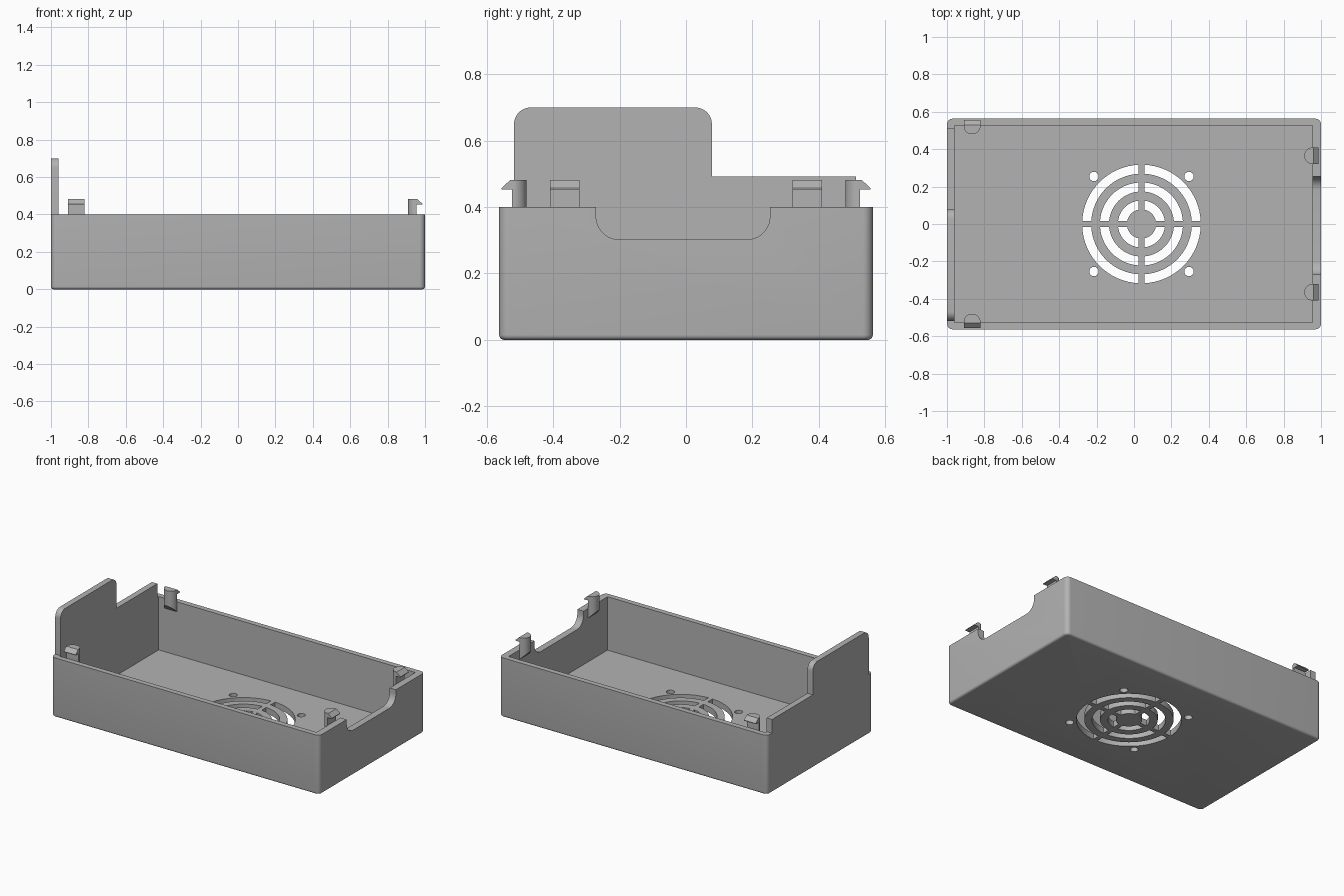
import bpy, bmesh, math
from mathutils import Matrix, Vector

cube = bpy.data.objects.get("Cube")
if cube:
    bpy.data.objects.remove(cube, do_unlink=True)

grey = bpy.data.materials.new("plain grey plastic")
grey.use_nodes = True
COLOUR = (0.45, 0.45, 0.45, 1)
grey.diffuse_color = COLOUR
grey.node_tree.nodes["Principled BSDF"].inputs["Base Color"].default_value = COLOUR

W, D, H = 1.0, 0.563, 0.4           # half width, half depth, tray height
INNER_L, INNER_R, INNER_Y = -0.96, 0.954, 0.527
FLOOR = 0.04


def make(name, bm):
    bmesh.ops.recalc_face_normals(bm, faces=bm.faces)
    mesh = bpy.data.meshes.new(name)
    bm.to_mesh(mesh)
    bm.free()
    mesh.materials.append(grey)
    obj = bpy.data.objects.new(name, mesh)
    bpy.context.collection.objects.link(obj)
    return obj


def prism(bm, outline, push):
    """Extrude a closed 3D outline along a vector."""
    face = bm.faces.new([bm.verts.new(p) for p in outline])
    out = bmesh.ops.extrude_face_region(bm, geom=[face])
    verts = [g for g in out["geom"] if isinstance(g, bmesh.types.BMVert)]
    bmesh.ops.translate(bm, verts=verts, vec=push)


def box(bm, lo, hi):
    x0, y0, z0 = lo
    x1, y1, z1 = hi
    prism(bm, [(x0, y0, z0), (x1, y0, z0), (x1, y1, z0), (x0, y1, z0)], (0, 0, z1 - z0))


def arc(cx, cy, r, start, end, steps=10):
    angles = [math.radians(start + (end - start) * i / steps) for i in range(steps + 1)]
    return [(cx + r * math.cos(a), cy + r * math.sin(a)) for a in angles]


def boolean(target, tool, operation):
    mod = target.modifiers.new("cut", "BOOLEAN")
    mod.operation, mod.object, mod.solver = operation, tool, "EXACT"
    bpy.context.view_layer.objects.active = target
    bpy.ops.object.modifier_apply(modifier=mod.name)
    bpy.data.objects.remove(tool, do_unlink=True)


def smooth(obj):
    bpy.ops.object.select_all(action="DESELECT")
    obj.select_set(True)
    bpy.context.view_layer.objects.active = obj
    bpy.ops.object.shade_smooth_by_angle(angle=math.radians(30))


# Tray body with rounded corners and a softened bottom edge
bm = bmesh.new()
box(bm, (-W, -D, 0), (W, D, H))
upright = [e for e in bm.edges if abs(e.verts[0].co.z - e.verts[1].co.z) > 0.1]
bmesh.ops.bevel(bm, geom=upright, offset=0.03, segments=8, profile=0.5, affect="EDGES")
bottom = [e for e in bm.edges if all(v.co.z < 0.001 for v in e.verts)]
bmesh.ops.bevel(bm, geom=bottom, offset=0.015, segments=5, profile=0.5, affect="EDGES")
tray = make("tray", bm)

# Hollow interior
bm = bmesh.new()
box(bm, (INNER_L, -INNER_Y, FLOOR), (INNER_R, INNER_Y, 1))
boolean(tray, make("cavity_cutter", bm), "DIFFERENCE")

# Rounded notch in the right end wall
bm = bmesh.new()
n0, n1, nz, nr = -0.271, 0.253, 0.302, 0.07
profile = [(n1, 0.6), (n0, 0.6)]
profile += arc(n0 + nr, nz + nr, nr, 180, 270) + arc(n1 - nr, nz + nr, nr, 270, 360)
prism(bm, [(0.9, y, z) for y, z in profile], (0.2, 0, 0))
boolean(tray, make("notch_cutter", bm), "DIFFERENCE")

# Fan grille slots: three rings split by a cross, plus four screw holes
bm = bmesh.new()
FAN_X, BAR, SLOT = 0.04, 0.015, 0.048
for inner in (0.078, 0.174, 0.269):
    outer = inner + SLOT
    for quarter in range(4):
        base = quarter * 90
        a = math.degrees(math.asin(BAR / outer))
        b = math.degrees(math.asin(BAR / inner))
        ring = arc(FAN_X, 0, outer, base + a, base + 90 - a, 16)
        ring += arc(FAN_X, 0, inner, base + 90 - b, base + b, 16)
        prism(bm, [(x, y, -0.1) for x, y in ring], (0, 0, 0.2))
for sx in (-1, 1):
    for sy in (-1, 1):
        hole = arc(FAN_X + sx * 0.254, sy * 0.254, 0.025, 0, 360, 24)[:-1]
        prism(bm, [(x, y, -0.1) for x, y in hole], (0, 0, 0.2))
boolean(tray, make("grille_cutter", bm), "DIFFERENCE")

# Raised end panel with a low step, fused into the left wall
bm = bmesh.new()
p0, p1, p2, top, step, pr = -0.518, 0.078, 0.512, 0.7, 0.492, 0.05
profile = [(p2, 0.2), (p2, step), (p1, step)]
profile += arc(p1 - pr, top - pr, pr, 0, 90) + arc(p0 + pr, top - pr, pr, 90, 180)
profile += [(p0, 0.2)]
prism(bm, [(-W, y, z) for y, z in profile], (W + INNER_L, 0, 0))
boolean(tray, make("panel", bm), "UNION")
smooth(tray)


# Snap clips: half-round post with a slanted foot and an outward hook
def clip(name, x, y, turn, r=0.044, clip_top=0.482, foot=0.335):
    bm = bmesh.new()
    prism(bm, [(px, py, foot) for px, py in arc(0, 0, r, 180, 360, 20)],
          (0, 0, clip_top - foot))
    for v in bm.verts:
        if v.co.z < foot + 0.01:
            v.co.z = foot - v.co.y
    post = make(name, bm)
    bm = bmesh.new()
    hook = [(-0.01, clip_top), (0.005, clip_top), (0.032, 0.457), (0.032, 0.453), (-0.01, 0.453)]
    prism(bm, [(-r, py, z) for py, z in hook], (2 * r, 0, 0))
    boolean(post, make("hook", bm), "UNION")
    post.data.transform(Matrix.Translation(Vector((x, y, 0)))
                        @ Matrix.Rotation(math.radians(turn), 4, "Z"))
    smooth(post)


clip("back_clip", -0.866, INNER_Y - 0.003, 0)
clip("front_clip", -0.866, 0.003 - INNER_Y, 180)
clip("right_back_clip", INNER_R, 0.365, -90)
clip("right_front_clip", INNER_R, -0.365, -90)
